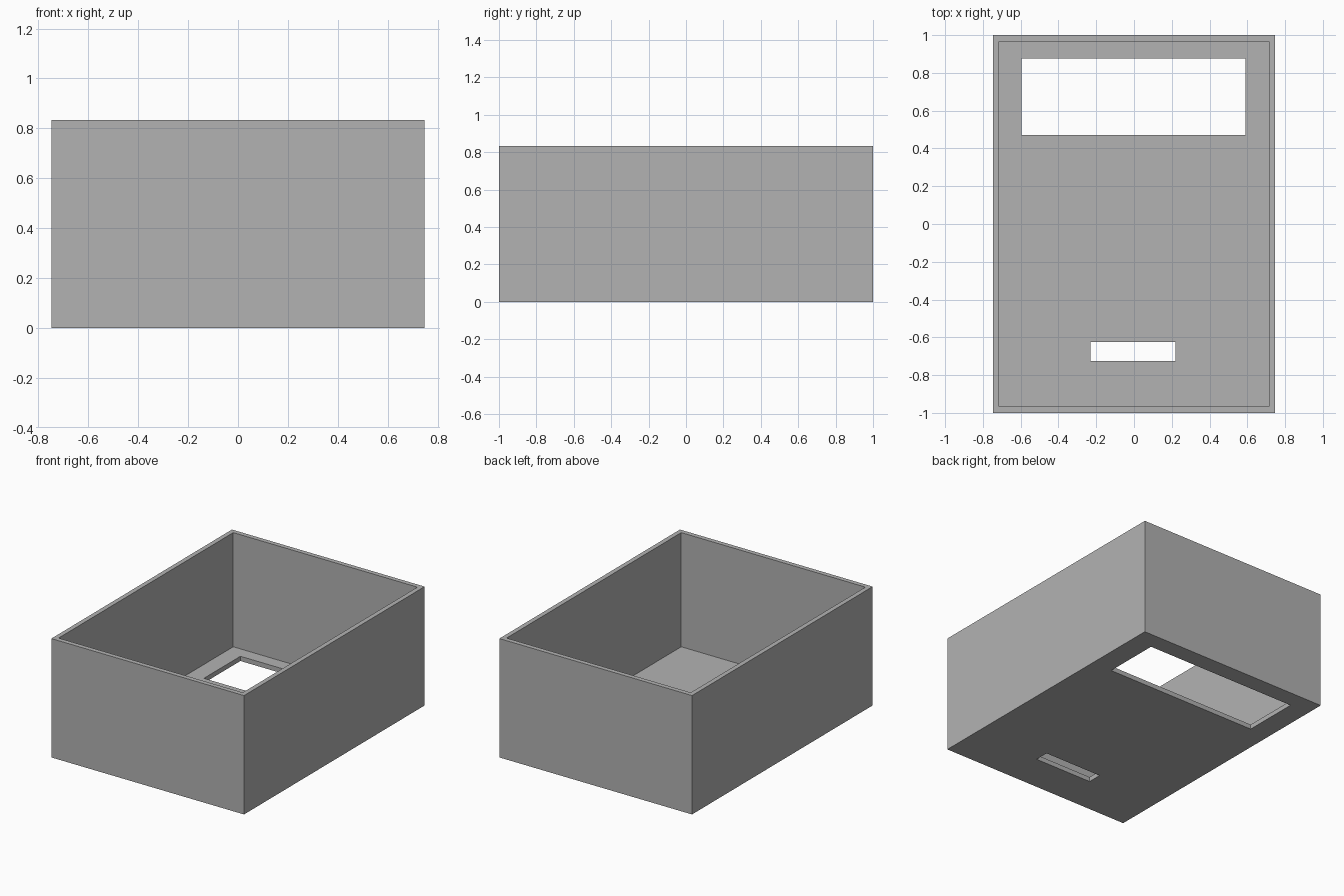
import bpy

if "Cube" in bpy.data.objects:
    bpy.data.objects.remove(bpy.data.objects["Cube"])

HALF_X, HALF_Y, HEIGHT = 0.747, 1.0, 0.833
WALL = 0.033

grey = bpy.data.materials.new("plain grey")
grey.diffuse_color = (0.448, 0.448, 0.448, 1)
grey.use_nodes = True
grey.node_tree.nodes["Principled BSDF"].inputs["Base Color"].default_value = grey.diffuse_color


def extruded_plate(name, outline, holes, z0, z1):
    """Extrude a rectangle with rectangular holes; rectangles are (x0, x1, y0, y1)."""
    curve = bpy.data.curves.new(name, "CURVE")
    curve.dimensions = "2D"
    curve.fill_mode = "BOTH"
    curve.extrude = (z1 - z0) / 2
    for x0, x1, y0, y1 in [outline] + holes:
        spline = curve.splines.new("POLY")
        spline.points.add(3)
        for point, (x, y) in zip(spline.points, [(x0, y0), (x1, y0), (x1, y1), (x0, y1)]):
            point.co = (x, y, 0, 1)
        spline.use_cyclic_u = True
    curve.materials.append(grey)
    obj = bpy.data.objects.new(name, curve)
    obj.location.z = (z0 + z1) / 2
    bpy.context.collection.objects.link(obj)
    # turn the extruded outline into a flat-faced mesh
    bpy.ops.object.select_all(action="DESELECT")
    obj.select_set(True)
    bpy.context.view_layer.objects.active = obj
    bpy.ops.object.convert(target="MESH")
    bpy.ops.object.shade_flat()


outer = (-HALF_X, HALF_X, -HALF_Y, HALF_Y)
inner = (-HALF_X + WALL, HALF_X - WALL, -HALF_Y + WALL, HALF_Y - WALL)

# four walls as one open frame
extruded_plate("walls", outer, [inner], 0, HEIGHT)

# floor panel between the walls, with a wide window and a narrow slot
window = (-0.595, 0.59, 0.472, 0.876)
slot = (-0.231, 0.219, -0.725, -0.624)
extruded_plate("floor", inner, [window, slot], 0, WALL)
